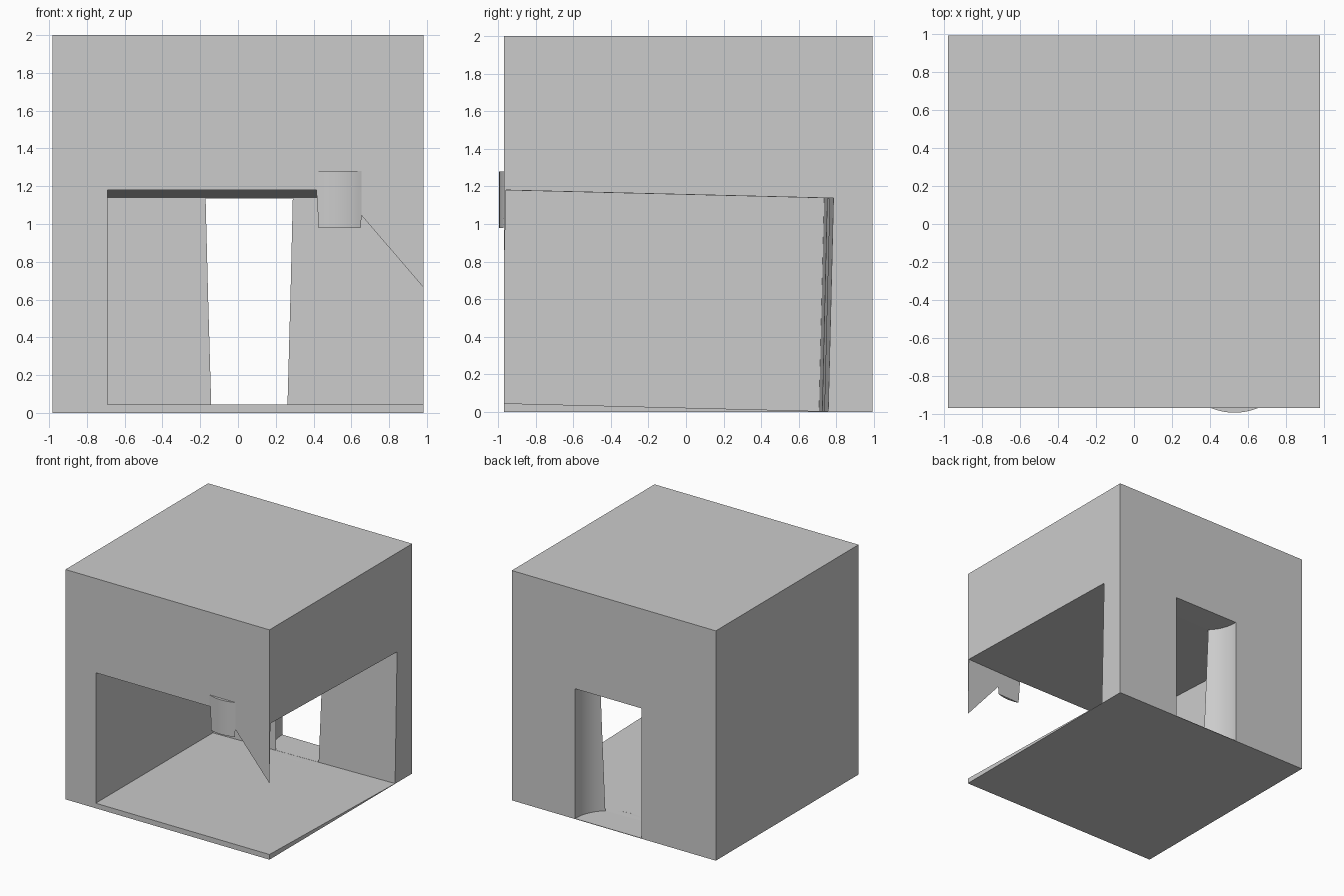
import bpy
import math
from mathutils import Matrix, Vector

if "Cube" in bpy.data.objects:
    bpy.data.objects.remove(bpy.data.objects["Cube"])


def box(name, lo, hi, rot=None):
    """Box between two corners, optionally expressed in a rotated frame."""
    bpy.ops.mesh.primitive_cube_add(size=1)
    ob = bpy.context.object
    ob.name = name
    lo, hi = Vector(lo), Vector(hi)
    m = Matrix.Translation((lo + hi) / 2) @ Matrix.Diagonal((*(hi - lo), 1))
    ob.data.transform(rot @ m if rot else m)
    return ob


def cylinder(name, x, y, z0, z1, r=0.32):
    bpy.ops.mesh.primitive_cylinder_add(vertices=96, radius=r, depth=z1 - z0)
    ob = bpy.context.object
    ob.name = name
    ob.data.transform(Matrix.Translation((x, y, (z0 + z1) / 2)))
    return ob


def combine(target, tool, operation):
    """Boolean the tool into the target and discard it."""
    mod = target.modifiers.new(operation, 'BOOLEAN')
    mod.operation, mod.object, mod.solver = operation, tool, 'EXACT'
    bpy.context.view_layer.objects.active = target
    bpy.ops.object.modifier_apply(modifier=mod.name)
    bpy.data.objects.remove(tool, do_unlink=True)


# main block
block = box("hollow_block", (-0.982, -0.97, 0), (0.982, 0.993, 2))

# rounded bump on the front face
combine(block, cylinder("front_bump", 0.53, -0.995 + 0.32, 0.98, 1.28), 'UNION')

# slightly turned and tilted room, open at the front and right
rot = (Matrix.Rotation(0.0285, 4, 'Z') @ Matrix.Rotation(-0.0245, 4, 'X'))
inv = rot.inverted()
left = (inv @ Vector((-0.69, -0.97, 0.6))).x
front = (inv @ Vector((0.65, -0.97, 1.05))).y
back = (inv @ Vector((0.98, 0.785, 1.14))).y
floor = (inv @ Vector((0, -0.97, 0.0445))).z
ceiling = (inv @ Vector((0, -0.97, 1.18))).z
combine(block, box("room_cutter", (left, front, floor), (1.3, back, ceiling), rot), 'DIFFERENCE')

# round-walled back doorway
combine(block, cylinder("door_cutter", 0.053, 0.98, 0.004, 1.134), 'DIFFERENCE')

# smooth only the curved walls
bpy.ops.object.select_all(action='DESELECT')
block.select_set(True)
bpy.context.view_layer.objects.active = block
bpy.ops.object.shade_smooth_by_angle(angle=math.radians(15))
